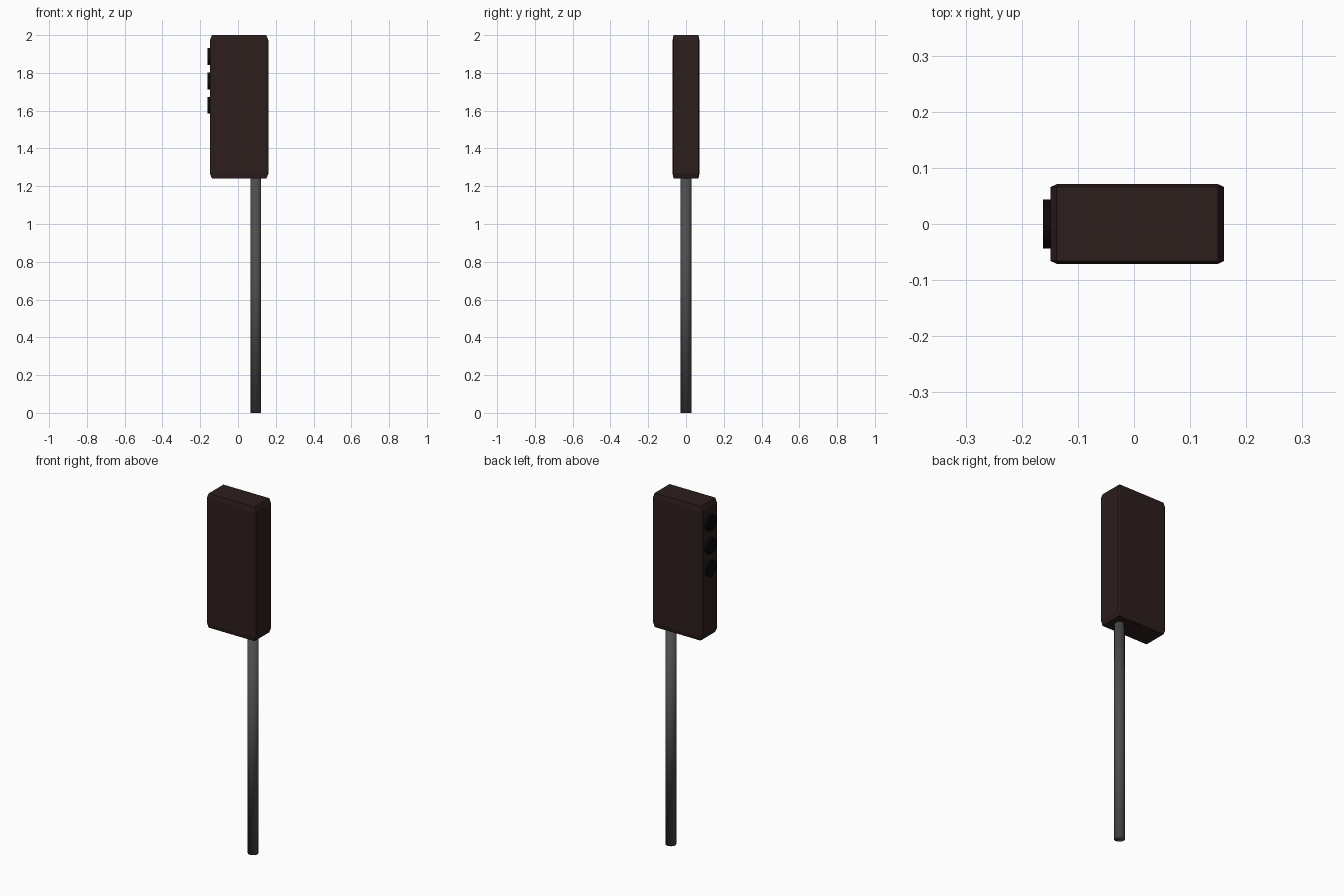
import bpy, bmesh
from mathutils import Matrix

if "Cube" in bpy.data.objects:
    bpy.data.objects.remove(bpy.data.objects["Cube"])


def material(name, rgb):
    m = bpy.data.materials.new(name)
    m.diffuse_color = (*rgb, 1)
    m.use_nodes = True
    m.node_tree.nodes["Principled BSDF"].inputs["Base Color"].default_value = m.diffuse_color
    return m


def add_object(name, bm, mat, smooth=False):
    bmesh.ops.recalc_face_normals(bm, faces=bm.faces)
    me = bpy.data.meshes.new(name)
    for f in bm.faces:
        f.smooth = smooth
    bm.to_mesh(me)
    bm.free()
    me.materials.append(mat)
    ob = bpy.data.objects.new(name, me)
    bpy.context.collection.objects.link(ob)
    return ob


def cylinder(name, radius, length, loc, mat, axis='Z', smooth=False):
    bm = bmesh.new()
    bmesh.ops.create_cone(bm, cap_ends=True, segments=32, radius1=radius,
                          radius2=radius, depth=length)
    if axis == 'X':
        bmesh.ops.rotate(bm, verts=bm.verts,
                         matrix=Matrix.Rotation(1.5707963, 3, 'Y'))
    bmesh.ops.translate(bm, verts=bm.verts, vec=loc)
    return add_object(name, bm, mat, smooth)


brown = material("dark_brown", (0.026, 0.013, 0.012))
black = material("lens_black", (0.003, 0.003, 0.003))
steel = material("pole_grey", (0.075, 0.075, 0.075))

# Signal housing: unit cube chamfered, then stretched to size
bm = bmesh.new()
bmesh.ops.create_cube(bm, size=1)
bmesh.ops.bevel(bm, geom=bm.edges[:], offset=0.035, segments=1,
                affect='EDGES', profile=0.5)
bmesh.ops.scale(bm, verts=bm.verts, vec=(0.309, 0.142, 0.76))
bmesh.ops.translate(bm, verts=bm.verts, vec=(0.006, 0, 1.62))
add_object("signal_housing", bm, brown)

# Three round lamps on the -x side
for i, z in enumerate((1.887, 1.757, 1.629)):
    cylinder(f"lamp_{i + 1}", 0.044, 0.024, (-0.150, 0, z), black, axis='X')

# Support pole
cylinder("pole", 0.028, 1.25, (0.095, 0, 0.625), steel, smooth=True)
